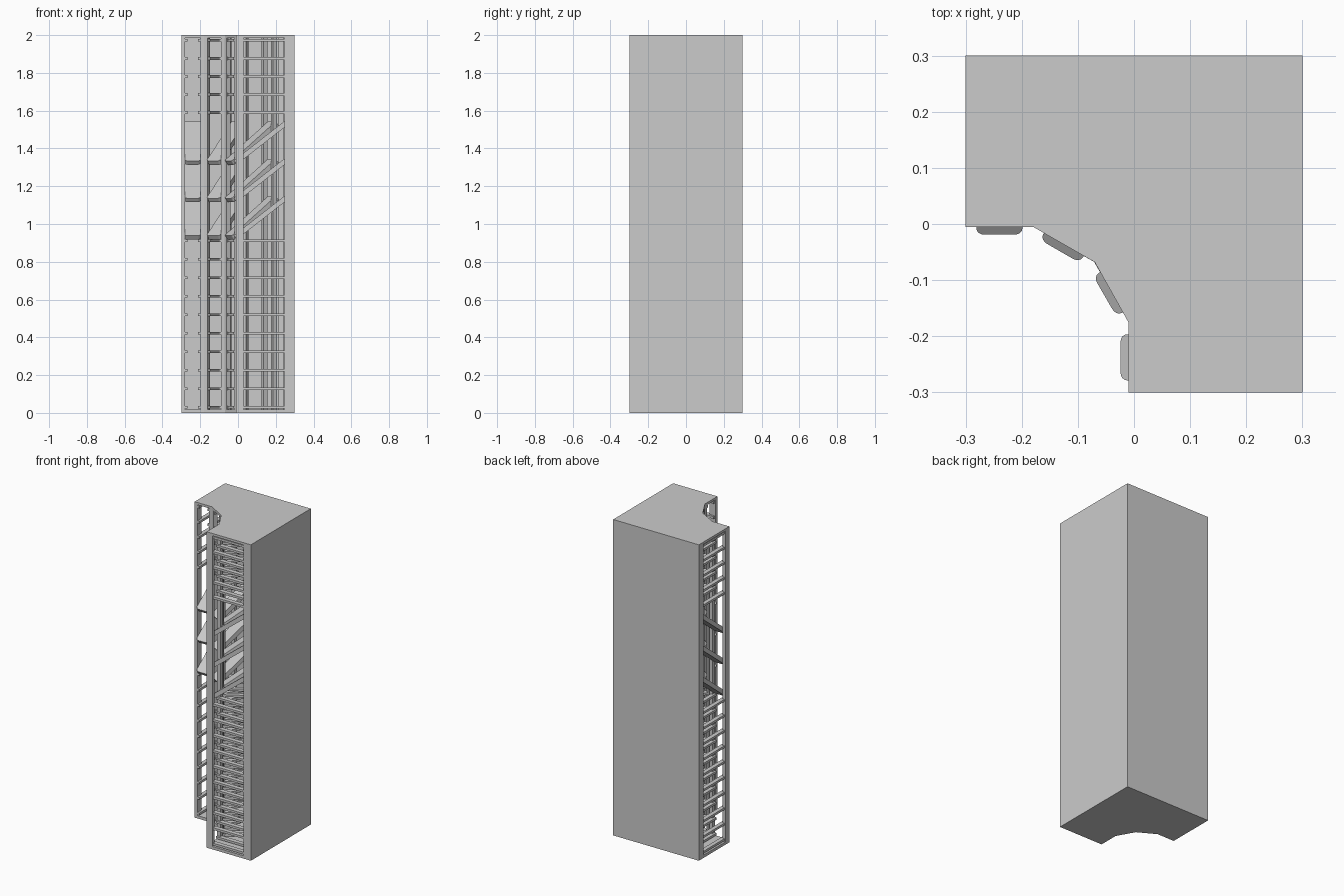
import bpy, bmesh, math
from mathutils import Matrix, Vector

if "Cube" in bpy.data.objects:
    bpy.data.objects.remove(bpy.data.objects["Cube"])

def finish(bm, name, matrix=None):
    bmesh.ops.recalc_face_normals(bm, faces=bm.faces)
    me = bpy.data.meshes.new(name)
    bm.to_mesh(me)
    bm.free()
    ob = bpy.data.objects.new(name, me)
    bpy.context.collection.objects.link(ob)
    if matrix:
        ob.matrix_world = matrix
    return ob

def box(bm, x0, x1, y0, y1, z0, z1):
    m = Matrix.Translation(((x0+x1)/2, (y0+y1)/2, (z0+z1)/2)) @ Matrix.Diagonal((x1-x0, y1-y0, z1-z0, 1))
    bmesh.ops.create_cube(bm, size=1, matrix=m)

def prism(bm, pts, z0, z1):
    f = bm.faces.new([bm.verts.new((x, y, z0)) for x, y in pts])
    r = bmesh.ops.extrude_face_region(bm, geom=[f])
    bmesh.ops.translate(bm, vec=(0, 0, z1-z0), verts=[v for v in r["geom"] if isinstance(v, bmesh.types.BMVert)])

# corner-shaped floor and roof
outline = [(-.3, .3), (.3, .3), (.3, -.3), (-.01, -.3), (-.01, -.175),
           (-.07, -.068), (-.18, -.005), (-.3, -.005)]
BASE, TOP = .018, 1.985
for name, z0, z1 in (("floor", 0, BASE), ("roof", TOP, 2)):
    bm = bmesh.new()
    prism(bm, outline, z0, z1)
    finish(bm, name)

# two solid back walls
bm = bmesh.new()
box(bm, -.3, .3, .28, .3, BASE, TOP)
finish(bm, "back_wall")
bm = bmesh.new()
box(bm, .28, .3, -.3, .28, BASE, TOP)
finish(bm, "side_wall")

# rung heights below and above the sloped display shelves
rungs = [.03 + i*.098 for i in range(10)] + [1.59 + i*.0955 for i in range(5)]
SLOPE = math.atan(.78)
HALF = .041
# each column: facet centre, heading, half width, depth of left and right ladders
columns = [((-.24, -.005), 0, .06, .285, .25),
           ((-.125, -.0365), 30, .0632, .25, .25),
           ((-.04, -.1215), 60, .0615, .25, .25),
           ((-.01, -.2375), 90, .0625, .25, .295)]

for n, (c, deg, half, dl, dr) in enumerate(columns, 1):
    frame = Matrix.Translation((*c, 0)) @ Matrix.Rotation(-math.radians(deg), 4, 'Z')
    # ladder uprights and rungs on both sides
    posts, bars = bmesh.new(), bmesh.new()
    for s, depth in ((-1, dl), (1, dr)):
        a, b = sorted((s*HALF, s*half))
        end = depth > .25
        box(posts, a, b, 0, .04 if end else .025, BASE, TOP)
        box(posts, a, b, .257 if end else .225, depth, BASE, TOP)
        a, b = sorted((s*.028, s*(half-.006)))
        for z in rungs:
            box(bars, a, b, .002, .257 if end else .25, z-.007, z+.007)
    finish(posts, f"uprights_{n}", frame)
    finish(bars, f"rungs_{n}", frame)

    # sloped display shelves with rounded front corners
    L, R, T = .34, .014, .026
    pts = [(HALF, L), (-HALF, L)]
    for cx, start in ((-HALF+R, 180), (HALF-R, 270)):
        for k in range(5):
            t = math.radians(start + k*22.5)
            pts.append((cx + R*math.cos(t), R + R*math.sin(t)))
    for k in range(3):
        bm = bmesh.new()
        prism(bm, pts, -T, 0)
        finish(bm, f"display_shelf_{n}_{k+1}",
               frame @ Matrix.Translation((0, -.014, .938 + k*.198)) @ Matrix.Rotation(SLOPE, 4, 'X'))
